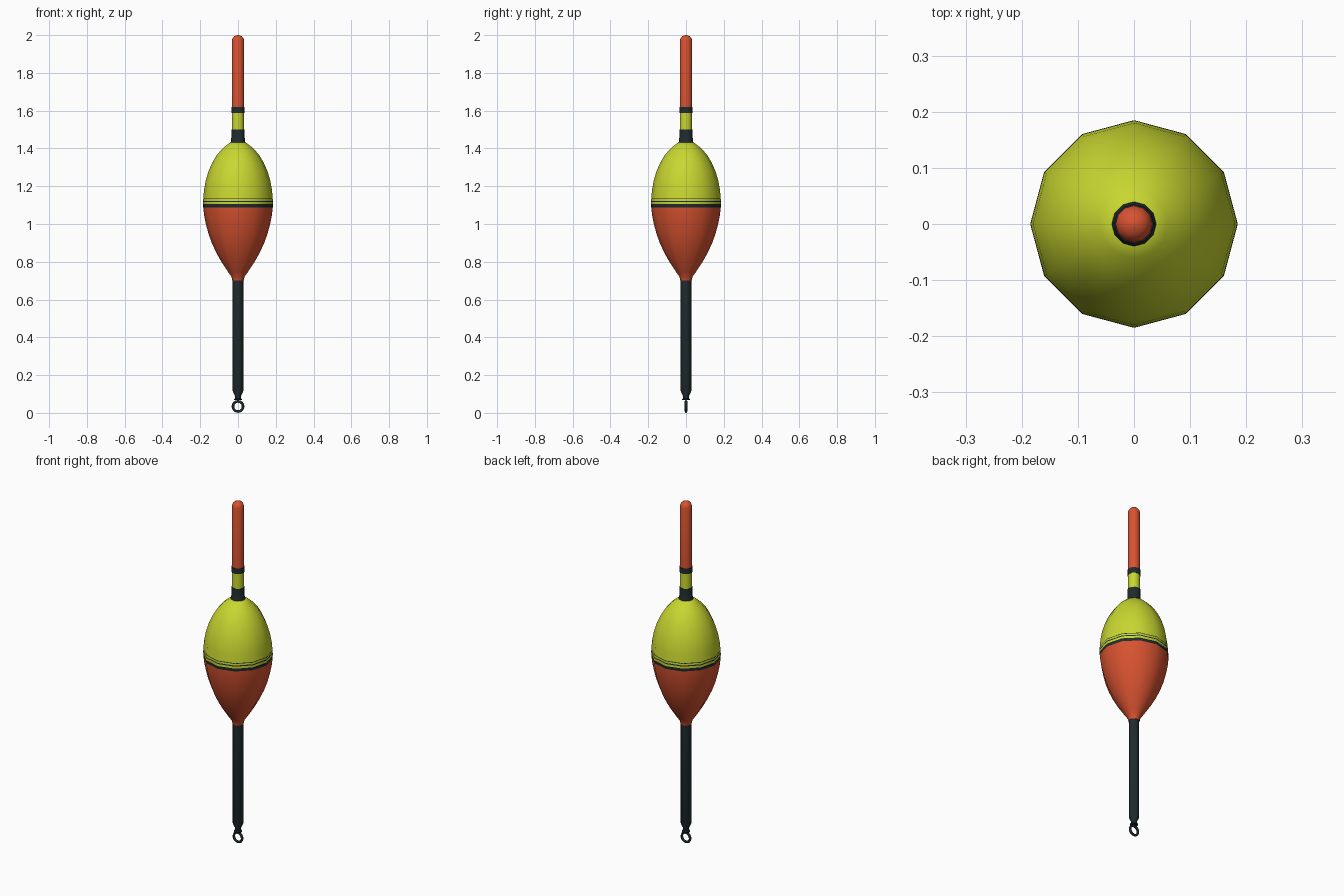
import bpy, bmesh, math

if "Cube" in bpy.data.objects:
    bpy.data.objects.remove(bpy.data.objects["Cube"])

def material(name, rgb):
    m = bpy.data.materials.new(name)
    m.diffuse_color = (*rgb, 1)
    m.use_nodes = True
    m.node_tree.nodes["Principled BSDF"].inputs["Base Color"].default_value = m.diffuse_color
    return m

RED = material("orange_red", (0.68, 0.085, 0.03))
YELLOW = material("lime_yellow", (0.58, 0.68, 0.03))
BLACK = material("dark_slate", (0.014, 0.024, 0.027))

def finish(obj, angle=40):
    bpy.ops.object.select_all(action='DESELECT')
    obj.select_set(True)
    bpy.context.view_layer.objects.active = obj
    bpy.ops.object.shade_smooth_by_angle(angle=math.radians(angle))

def lathe(name, profile, mats, rule=lambda z: 0, sides=12):
    """Revolve (radius, height) points about z; colour faces by height."""
    bm = bmesh.new()
    rings = [[bm.verts.new((r * math.cos(2 * math.pi * i / sides),
                            r * math.sin(2 * math.pi * i / sides), z))
              for i in range(sides)] for r, z in profile]
    for a, b in zip(rings, rings[1:]):
        for i in range(sides):
            j = (i + 1) % sides
            f = bm.faces.new((a[i], a[j], b[j], b[i]))
            f.material_index = rule(f.calc_center_median().z)
    bm.faces.new(rings[0][::-1]).material_index = rule(profile[0][1])
    bm.faces.new(rings[-1]).material_index = rule(profile[-1][1])
    mesh = bpy.data.meshes.new(name)
    bm.to_mesh(mesh)
    bm.free()
    obj = bpy.data.objects.new(name, mesh)
    bpy.context.collection.objects.link(obj)
    for m in mats:
        mesh.materials.append(m)
    finish(obj)
    return obj

# Egg-shaped body: red below, yellow above, dark pinstripes at the waist
def body_colour(z):
    if z < 1.088:
        return 0
    dark = z < 1.105 or 1.117 < z < 1.123 or 1.132 < z < 1.136
    return 2 if dark else 1

lathe("float_body", [
    (0.030, 0.70), (0.034, 0.72), (0.052, 0.745), (0.088, 0.80), (0.116, 0.85),
    (0.139, 0.90), (0.157, 0.95), (0.170, 1.00), (0.180, 1.05), (0.184, 1.088),
    (0.185, 1.105), (0.185, 1.117), (0.1845, 1.123), (0.184, 1.132), (0.1835, 1.136),
    (0.180, 1.18), (0.171, 1.23), (0.156, 1.28), (0.136, 1.325), (0.112, 1.365),
    (0.086, 1.395), (0.060, 1.418), (0.040, 1.432)],
    [RED, YELLOW, BLACK], body_colour)

# Lower stem tapering to the eyelet
lathe("lower_stem", [(0.022, 0.068), (0.022, 0.073), (0.015, 0.076), (0.016, 0.09),
                     (0.028, 0.115), (0.028, 0.71)], [BLACK])

# Upper stem pieces
lathe("lower_collar", [(0.043, 1.425), (0.036, 1.44), (0.035, 1.50)], [BLACK])
lathe("yellow_sleeve", [(0.032, 1.495), (0.032, 1.59)], [YELLOW])
lathe("upper_collar", [(0.035, 1.588), (0.035, 1.62)], [BLACK])
lathe("antenna_tip", [(0.033, 1.615), (0.033, 1.97), (0.029, 1.984),
                      (0.019, 1.995), (0.004, 2.0)], [RED])

# Line eyelet at the bottom
bpy.ops.mesh.primitive_torus_add(major_radius=0.027, minor_radius=0.007,
                                 major_segments=16, minor_segments=8,
                                 location=(0, 0, 0.034), rotation=(math.pi / 2, 0, 0))
eyelet = bpy.context.object
eyelet.name = "line_eyelet"
eyelet.data.materials.append(BLACK)
finish(eyelet, 60)
